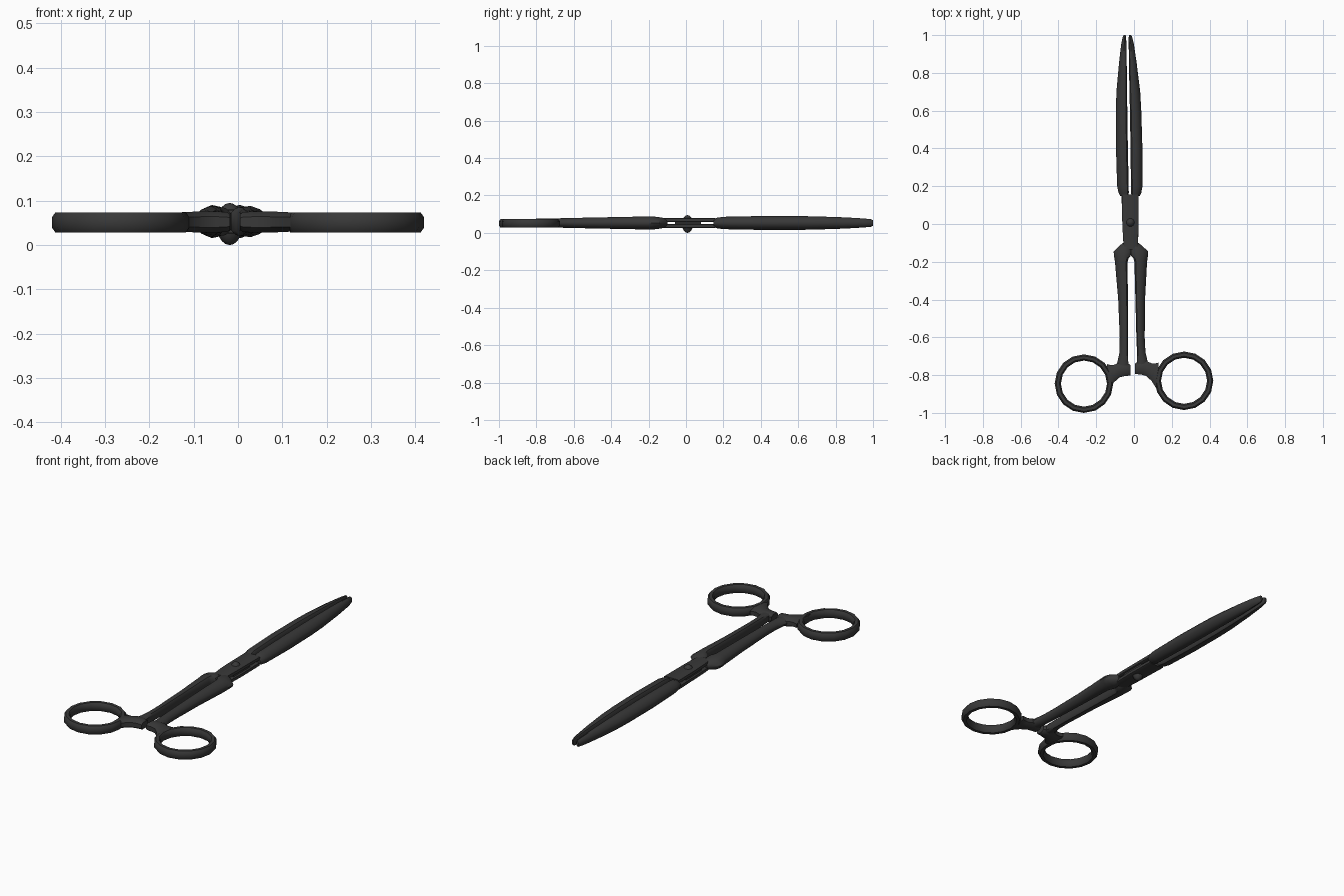
import bpy, bmesh, math

if "Cube" in bpy.data.objects:
    bpy.data.objects.remove(bpy.data.objects["Cube"])

steel = bpy.data.materials.new("dark_steel")
steel.diffuse_color = (0.04, 0.04, 0.04, 1)
steel.use_nodes = True
steel.node_tree.nodes["Principled BSDF"].inputs["Base Color"].default_value = steel.diffuse_color
ZC = 0.053

# cross-sections: u runs inner (0) to outer (1), v is height
half = [(0, .6), (.12, .9), (.4, 1), (.7, .8), (.92, .42)]
D_SEC = half + [(1, 0)] + [(u, -v) for u, v in reversed(half)]
OCT = [(0, .5), (.25, 1), (.75, 1), (1, .5), (1, -.5), (.75, -1), (.25, -1), (0, -.5)]
PLATE = [(0, .7), (.07, 1), (.93, 1), (1, .7), (1, -.7), (.93, -1), (.07, -1), (0, -.7)]


def centre(y):
    # the two halves meet on a slightly slanted centre line
    return -0.019 - 0.016 * y


def finish(obj, angle=38):
    obj.data.materials.append(steel)
    bpy.ops.object.select_all(action='DESELECT')
    obj.select_set(True)
    bpy.context.view_layer.objects.active = obj
    bpy.ops.object.shade_smooth_by_angle(angle=math.radians(angle))


def skin(name, rings, closed=False):
    bm = bmesh.new()
    loops = [[bm.verts.new(p) for p in r] for r in rings]
    n = len(loops[0])
    pairs = list(zip(loops, loops[1:] + loops[:1])) if closed else list(zip(loops, loops[1:]))
    for a, b in pairs:
        for i in range(n):
            j = (i + 1) % n
            bm.faces.new((a[i], a[j], b[j], b[i]))
    if not closed:
        bm.faces.new(loops[0])
        bm.faces.new(loops[-1])
    bmesh.ops.recalc_face_normals(bm, faces=bm.faces[:])
    me = bpy.data.meshes.new(name)
    bm.to_mesh(me)
    bm.free()
    obj = bpy.data.objects.new(name, me)
    bpy.context.collection.objects.link(obj)
    finish(obj)


def loft_y(name, stations, sec, s=1, zc=ZC):
    # stations: y, inner x, outer x, half height
    skin(name, [[(s * (a + (b - a) * u) + centre(y), y, zc + h * v) for u, v in sec]
                for y, a, b, h in stations])


def loft_x(name, stations, sec, s, dy, zc):
    # stations: x, lower y, upper y, half height
    skin(name, [[(s * x + centre(-.78), a + (b - a) * u + dy, zc + h * v) for u, v in sec]
                for x, a, b, h in stations])


blade = [(.148, .009, .052, .022), (.165, .006, .060, .028), (.2, .006, .067, .033),
         (.4, .007, .070, .037), (.6, .007, .067, .037), (.7, .006, .063, .035),
         (.85, .006, .047, .030), (.95, .006, .034, .024), (.99, .007, .025, .020),
         (1.0, .009, .020, .014)]
shank = [(-.10, 0, .040, .022), (-.115, 0, .060, .026), (-.145, 0, .091, .031),
         (-.168, .001, .090, .034), (-.18, .012, .088, .035), (-.2, .018, .085, .035),
         (-.4, .020, .071, .031), (-.6, .022, .066, .027), (-.68, .024, .069, .025),
         (-.73, .023, .080, .024), (-.76, .022, .092, .022)]
neck = [(.011, -.797, -.745, .018), (.018, -.799, -.738, .022), (.04, -.80, -.728, .024),
        (.07, -.808, -.728, .024), (.10, -.835, -.742, .023), (.12, -.868, -.742, .022),
        (.137, -.893, -.738, .020)]

for s, side, ring_y in ((-1, "left", -.845), (1, "right", -.83)):
    loft_y(side + "_blade", blade, D_SEC, s)
    loft_y(side + "_shank", shank, D_SEC, s)
    loft_x(side + "_finger_ring_neck", neck, OCT, s, .004 * s, .052)
    # finger ring with chamfered section
    rings = []
    for k in range(16):
        t = 2 * math.pi * k / 16
        rings.append([(s * .265 + (.122 + .033 * u) * math.cos(t),
                       ring_y + (.122 + .033 * u) * math.sin(t), .051 + .023 * v)
                      for u, v in OCT])
    skin(side + "_finger_ring", rings, closed=True)

# crossing joint plates, one above the other
for s, name, zc in ((1, "upper_joint_plate", .069), (-1, "lower_joint_plate", .037)):
    loft_y(name, [(-.135, -.034, .036, .010), (-.08, -.040, .040, .011),
                  (.0, -.043, .042, .011), (.155, -.043, .045, .011)], PLATE, s, zc)
loft_y("joint_core", [(-.06, -.034, .034, .012), (.08, -.036, .036, .012)], PLATE)

# domed rivet through the joint
bpy.ops.mesh.primitive_uv_sphere_add(segments=16, ring_count=10, radius=1, location=(-.019, .008, .0475))
rivet = bpy.context.object
rivet.name = "pivot_rivet"
rivet.scale = (.03, .03, .0475)
finish(rivet, 60)
